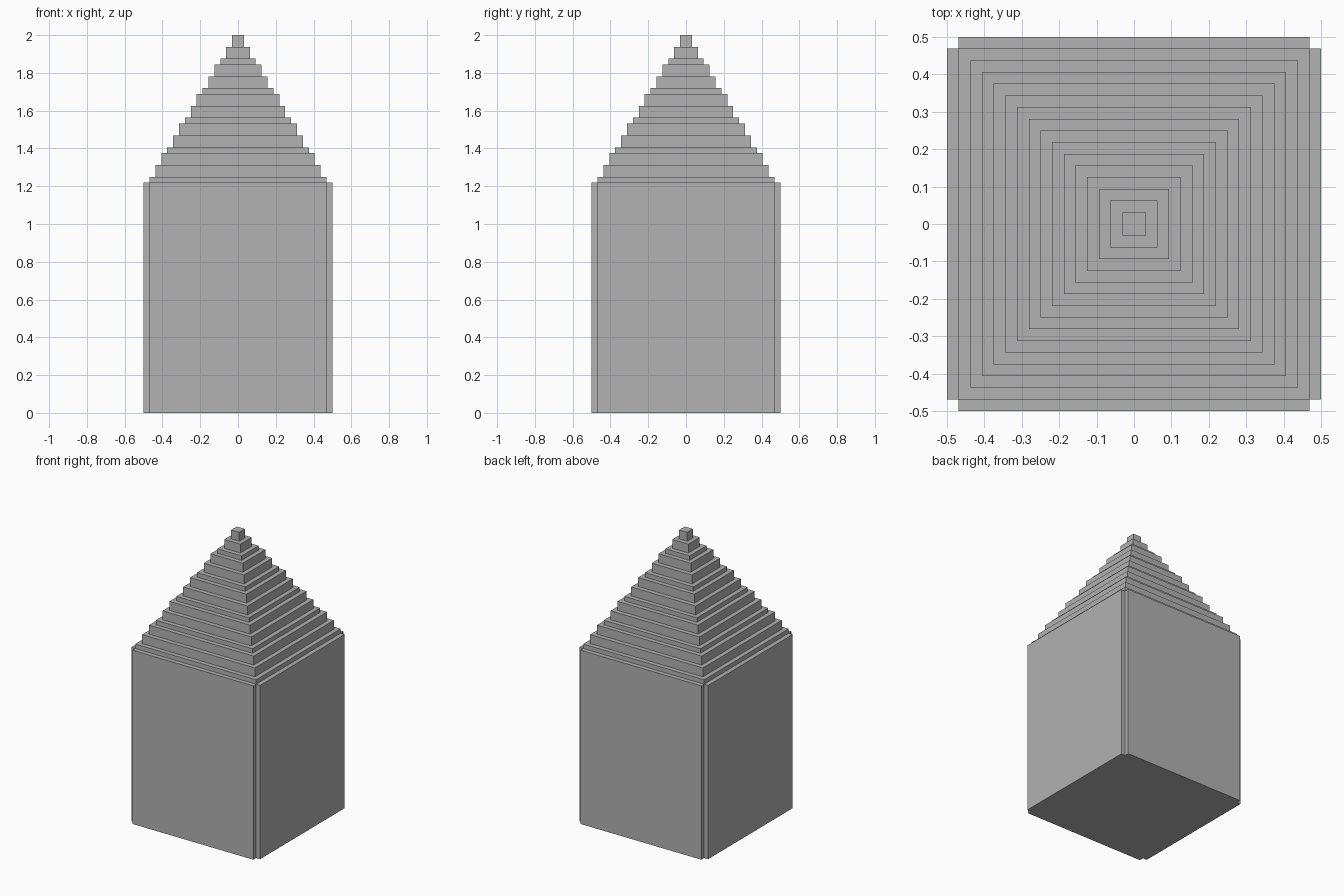
import bpy
import bmesh
import math

if "Cube" in bpy.data.objects:
    bpy.data.objects.remove(bpy.data.objects["Cube"], do_unlink=True)

UNIT = 1 / 32          # size of one block
WALL_TOP = 39          # heights and half widths are counted in blocks
CORE = 15

grey = bpy.data.materials.new("stone_grey")
grey.use_nodes = True
colour = (0.445, 0.445, 0.445, 1)
grey.diffuse_color = colour
grey.node_tree.nodes["Principled BSDF"].inputs["Base Color"].default_value = colour


def square_ring(bm, half, height):
    corners = [(-1, -1), (1, -1), (1, 1), (-1, 1)]
    return [bm.verts.new((x * half * UNIT, y * half * UNIT, height * UNIT))
            for x, y in corners]


def bridge(bm, low, high):
    return [bm.faces.new((low[i], low[(i + 1) % 4], high[(i + 1) % 4], high[i]))
            for i in range(4)]


def finish(bm, name):
    bm.normal_update()
    mesh = bpy.data.meshes.new(name)
    bm.to_mesh(mesh)
    bm.free()
    mesh.materials.append(grey)
    obj = bpy.data.objects.new(name, mesh)
    bpy.context.collection.objects.link(obj)


# Tower body: square column whose four walls stand one block proud
bm = bmesh.new()
base = square_ring(bm, CORE, 0)
walls = bridge(bm, base, square_ring(bm, CORE, WALL_TOP))
bm.faces.new(base[::-1])
bm.normal_update()
raised = bmesh.ops.extrude_discrete_faces(bm, faces=walls)["faces"]
for face in raised:
    shift = face.normal * UNIT
    bmesh.ops.translate(bm, verts=face.verts[:], vec=shift)
finish(bm, "tower_body")

# Stepped roof: each tier is one block narrower per side
bm = bmesh.new()
ring = square_ring(bm, CORE, WALL_TOP)
for tier in range(CORE):
    half = CORE - tier
    top = WALL_TOP + 1 + math.ceil(tier * 5 / 3)
    upper = square_ring(bm, half, top)
    bridge(bm, ring, upper)
    if half > 1:
        ring = square_ring(bm, half - 1, top)
        bridge(bm, upper, ring)
    else:
        bm.faces.new(upper)
finish(bm, "stepped_roof")
